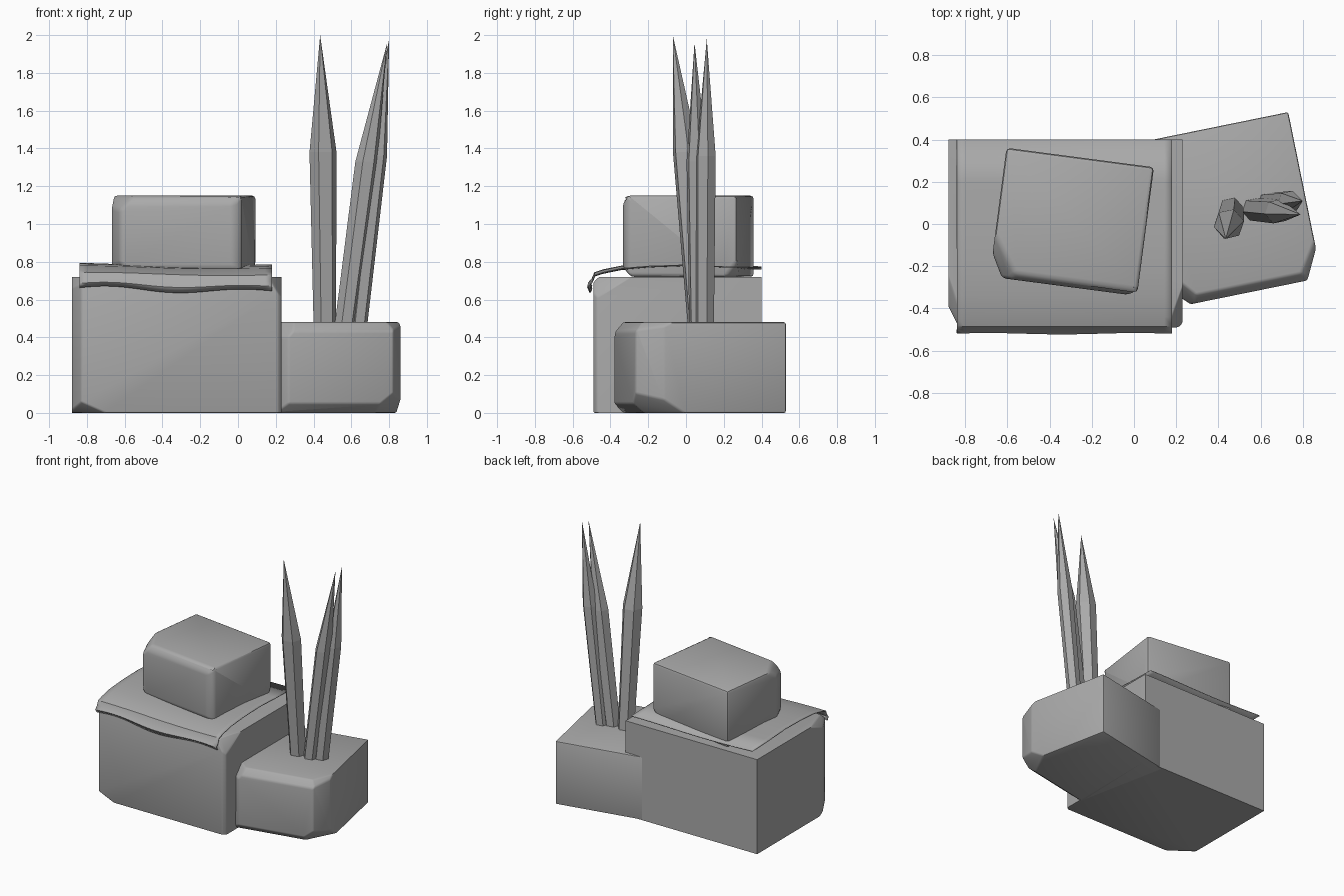
import bpy, bmesh, math
from mathutils import Vector

cube = bpy.data.objects.get("Cube")
if cube:
    bpy.data.objects.remove(cube, do_unlink=True)

# Single stone grey
grey = bpy.data.materials.new("stone_grey")
grey.use_nodes = True
colour = (0.4, 0.4, 0.4, 1)
grey.diffuse_color = colour
grey.node_tree.nodes["Principled BSDF"].inputs["Base Color"].default_value = colour


def finish(name, bm, smooth=None):
    bmesh.ops.recalc_face_normals(bm, faces=bm.faces)
    mesh = bpy.data.meshes.new(name)
    bm.to_mesh(mesh)
    bm.free()
    mesh.materials.append(grey)
    obj = bpy.data.objects.new(name, mesh)
    bpy.context.collection.objects.link(obj)
    if smooth:
        bpy.ops.object.select_all(action='DESELECT')
        obj.select_set(True)
        bpy.context.view_layer.objects.active = obj
        bpy.ops.object.shade_smooth_by_angle(angle=math.radians(smooth))
    return obj


def stone(name, size, centre, turn, cuts, worn, worn_back):
    """Box with edges and corners chipped off. Each cut gives its depth along
    x, y, z; the sign picks the side and zero runs parallel to that axis."""
    bm = bmesh.new()
    bmesh.ops.create_cube(bm, size=1)
    bmesh.ops.scale(bm, vec=size, verts=bm.verts)
    for cut in cuts:
        normal = Vector([1 / d if d else 0 for d in cut])
        corner = Vector([math.copysign(s / 2, d) for s, d in zip(size, cut)])
        reach = normal.dot(corner) - 1
        bmesh.ops.bisect_plane(bm, geom=bm.verts[:] + bm.edges[:] + bm.faces[:],
                               plane_co=normal * reach / normal.length_squared,
                               plane_no=normal, clear_outer=True)
        bmesh.ops.holes_fill(bm, edges=[e for e in bm.edges if e.is_boundary])
    # Soften the worn edges; the back may stay crisp
    back = size[1] / 2 - 0.001
    edges = [e for e in bm.edges if e.calc_face_angle(0) > 0.3
             and (worn_back or all(v.co.y < back for v in e.verts))]
    bmesh.ops.bevel(bm, geom=edges, offset=worn, segments=2, profile=0.5,
                    affect='EDGES', clamp_overlap=True)
    obj = finish(name, bm, 40)
    obj.location = centre
    obj.rotation_euler.z = math.radians(turn)


# Three stacked stones
stone("large_stone", (1.11, 0.89, 0.72), (-0.325, -0.045, 0.36), 0,
      [(-0.05, -0.10, 0), (0.02, -0.02, 0), (0, -0.03, 0.03),
       (0.07, -0.19, 0.12), (-0.08, -0.24, 0.10), (-0.18, -0.13, -0.08)],
      0.008, False)
stone("side_stone", (0.685, 0.80, 0.48), (0.475, 0.07, 0.24), 11.5,
      [(0.07, -0.14, 0), (-0.05, -0.05, 0), (0, -0.04, 0.05), (0, -0.06, -0.05),
       (0.20, -0.25, -0.16), (-0.12, -0.14, 0.13), (0.12, -0.18, 0.10)],
      0.018, True)
stone("top_stone", (0.705, 0.615, 0.43), (-0.295, 0.01, 0.935), -7.5,
      [(-0.06, -0.11, 0), (0.04, -0.03, 0), (0, -0.03, 0.04), (0, -0.05, -0.05),
       (-0.14, -0.20, 0.13), (-0.14, -0.20, -0.13), (0.09, 0.06, -0.08)],
      0.018, True)

# Thin sheet draped over the front edge of the large stone
profile = [(0.40, 0.77), (0.20, 0.775), (0.00, 0.785), (-0.20, 0.78),
           (-0.34, 0.77), (-0.44, 0.75), (-0.485, 0.735), (-0.50, 0.70),
           (-0.52, 0.675), (-0.505, 0.65)]
columns = 28
bm = bmesh.new()
rows = []
for step, (y, z) in enumerate(profile):
    hem = max(0, step - 6) / 3
    row = []
    for i in range(columns + 1):
        x = -0.84 + 1.02 * i / columns
        lift = 0.006 * math.sin(5 * x + 2 * y) - 0.008 * (x + 0.33)
        sag = hem * 0.012 * math.sin(9 * x + 1.5)
        row.append(bm.verts.new((x, y + sag * 0.4, z + lift + sag)))
    rows.append(row)
for a, b in zip(rows, rows[1:]):
    for i in range(columns):
        bm.faces.new((a[i], a[i + 1], b[i + 1], b[i]))
sheet = finish("draped_sheet", bm, 40)
thick = sheet.modifiers.new("thickness", 'SOLIDIFY')
thick.thickness = 0.006


def blade(name, base, middle, tip, base_radius, middle_radius):
    """Six-sided spike, widest at the middle and drawn to a point."""
    bm = bmesh.new()
    rings = []
    for centre, radius in ((base, base_radius), (middle, middle_radius)):
        ring = []
        for k in range(6):
            a = math.tau * k / 6 + 0.2
            ring.append(bm.verts.new((centre[0] + radius * math.cos(a),
                                      centre[1] + radius * math.sin(a), centre[2])))
        rings.append(ring)
    point = bm.verts.new(tip)
    low, high = rings
    bm.faces.new(low)
    for k in range(6):
        n = (k + 1) % 6
        bm.faces.new((low[k], low[n], high[n], high[k]))
        bm.faces.new((high[k], high[n], point))
    finish(name, bm)


# Tall leaf blades growing out of the side stone
blade("leaf_blade_left", (0.46, 0.07, 0.42), (0.45, 0.0, 1.38), (0.435, -0.07, 2.0), 0.06, 0.073)
blade("leaf_blade_middle", (0.56, 0.07, 0.42), (0.68, 0.06, 1.33), (0.79, 0.045, 1.96), 0.055, 0.06)
blade("leaf_blade_right", (0.63, 0.10, 0.42), (0.735, 0.105, 1.36), (0.80, 0.11, 1.98), 0.05, 0.055)
